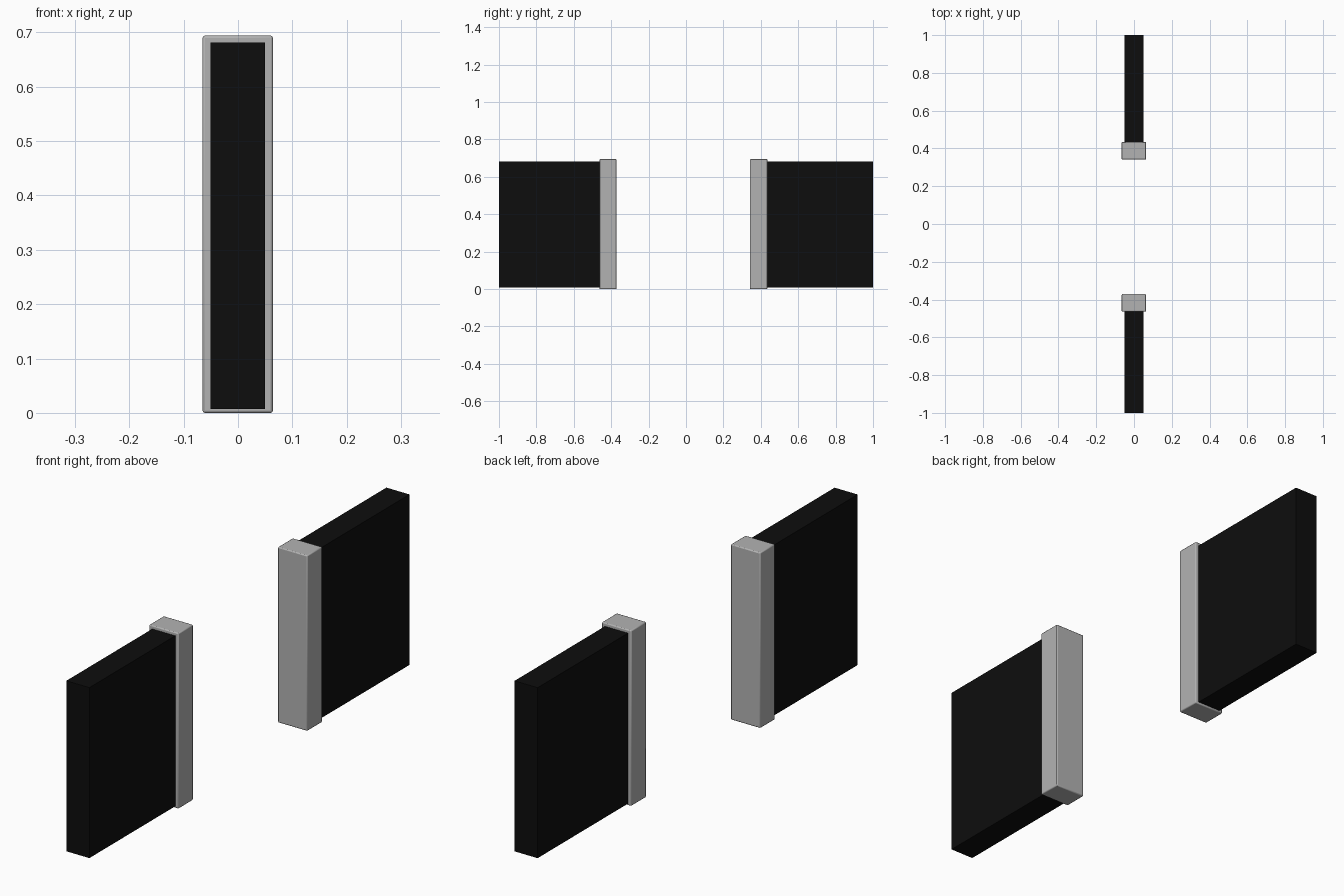
import bpy

cube = bpy.data.objects.get("Cube")
if cube:
    bpy.data.objects.remove(cube, do_unlink=True)


def make_material(name, value):
    mat = bpy.data.materials.new(name)
    mat.use_nodes = True
    color = (value, value, value, 1)
    mat.diffuse_color = color
    bsdf = mat.node_tree.nodes["Principled BSDF"]
    bsdf.inputs["Base Color"].default_value = color
    return mat


def box(name, low, high, mat, bevel=0):
    """Box between two corners, with optionally rounded edges."""
    center = [(a + b) / 2 for a, b in zip(low, high)]
    bpy.ops.mesh.primitive_cube_add(size=1, location=center)
    obj = bpy.context.object
    obj.name = name
    obj.scale = [b - a for a, b in zip(low, high)]
    bpy.ops.object.transform_apply(location=False, rotation=False, scale=True)
    obj.data.materials.append(mat)
    if bevel:
        mod = obj.modifiers.new("soft_edges", "BEVEL")
        mod.width = bevel
        mod.segments = 2
        bpy.ops.object.shade_smooth_by_angle()
    return obj


black = make_material("black", 0.004)
grey = make_material("light grey", 0.45)

# Each wall runs from its outer end into the grey post that caps it
for side, wall_y, post_y in (("front", (-1, -0.45), (-0.463, -0.371)),
                             ("back", (0.42, 1), (0.341, 0.435))):
    box(side + "_wall", (-0.051, wall_y[0], 0.007), (0.05, wall_y[1], 0.681), black)
    box(side + "_post", (-0.065, post_y[0], 0), (0.064, post_y[1], 0.694), grey, 0.004)
